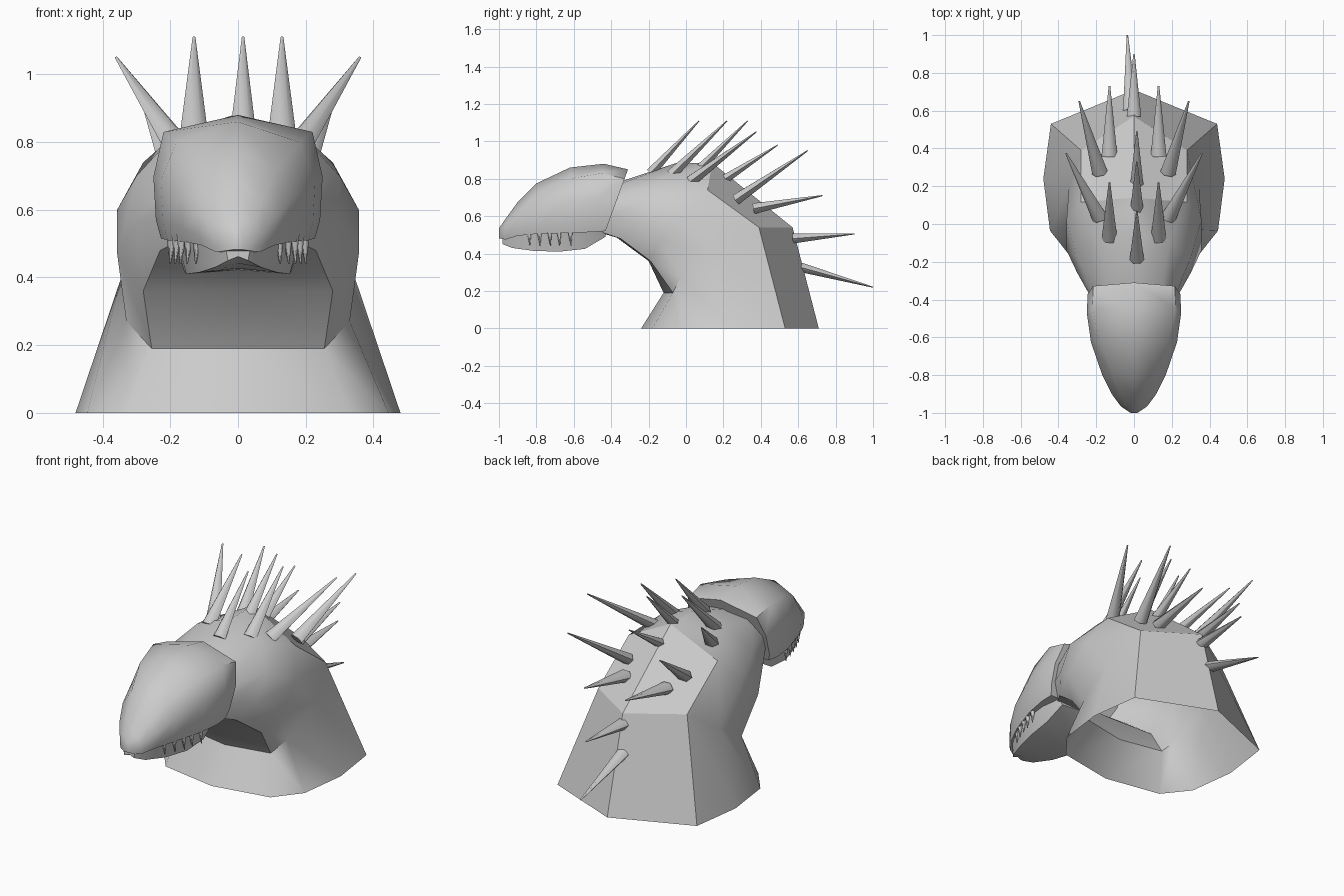
import bpy, bmesh, math
from mathutils import Vector

if "Cube" in bpy.data.objects:
    bpy.data.objects.remove(bpy.data.objects["Cube"])


def finish(name, bm, angle):
    bmesh.ops.recalc_face_normals(bm, faces=bm.faces)
    me = bpy.data.meshes.new(name)
    bm.to_mesh(me)
    bm.free()
    ob = bpy.data.objects.new(name, me)
    bpy.context.collection.objects.link(ob)
    bpy.ops.object.select_all(action='DESELECT')
    ob.select_set(True)
    bpy.context.view_layer.objects.active = ob
    bpy.ops.object.shade_smooth_by_angle(angle=math.radians(angle))
    return ob


def loft(name, half_rings, angle=32, cap_start=True):
    """Skin half cross-sections (centre top to centre bottom), mirrored in x."""
    bm = bmesh.new()
    rings = []
    for half in half_rings:
        full = half + [(-x, y, z) for x, y, z in half[-2:0:-1]]
        rings.append([bm.verts.new(p) for p in full])
    for a, b in zip(rings, rings[1:]):
        n = len(a)
        for i in range(n):
            j = (i + 1) % n
            bm.faces.new((a[i], a[j], b[j], b[i]))
    if cap_start:
        bm.faces.new(rings[0])
    bm.faces.new(rings[-1])
    return finish(name, bm, angle)


def cone(name, base, tip, r, flat=1.0, sides=6):
    """Tapered spike between two points, flattened across its up direction."""
    base, tip = Vector(base), Vector(tip)
    d = (tip - base).normalized()
    v = d.cross(Vector((1, 0, 0))).normalized()
    u = v.cross(d)
    bm = bmesh.new()
    ends = []
    for p, rad in ((base, r), (tip, r * 0.1)):
        ends.append([bm.verts.new(p + u * rad * math.cos(t) + v * rad * flat * math.sin(t))
                     for t in (math.tau * k / sides for k in range(sides))])
    a, b = ends
    for i in range(sides):
        j = (i + 1) % sides
        bm.faces.new((a[i], a[j], b[j], b[i]))
    bm.faces.new(a)
    bm.faces.new(b)
    return finish(name, bm, 65)


# Neck and shoulders, open below: base, chest, bend, upper neck, end inside the head
neck = loft("neck", [
    [(0, .71, 0), (.44, .53, 0), (.48, .24, 0), (.445, -.035, 0), (.33, -.18, 0), (0, -.24, 0)],
    [(0, .57, .54), (.28, .39, .54), (.345, .19, .40), (.33, -.03, .27), (.255, -.07, .19), (0, -.12, .19)],
    [(0, .14, .885), (.28, .115, .74), (.357, .02, .60), (.357, -.14, .47), (.28, -.19, .36), (0, -.20, .36)],
    [(0, -.05, .885), (.19, -.09, .82), (.30, -.18, .70), (.30, -.26, .56), (.23, -.35, .48), (0, -.37, .485)],
    [(0, -.38, .775), (.14, -.38, .76), (.21, -.40, .68), (.21, -.42, .60), (.15, -.47, .52), (0, -.47, .515)],
], angle=40, cap_start=False)
# Flat panels on the back and on the underside of the throat
for f in neck.data.polygons:
    if abs(f.center.x) < .3 and f.center.y > .2:
        f.use_smooth = False

# Upper head: y, slant, half width, top, bottom, shoulder fraction, shoulder drop
head = []
for y, k, w, top, bot, s, d in [
        (-.31, -.12, .245, .85, .52, .88, .05),
        (-.44, -.06, .25, .88, .515, .88, .05),
        (-.62, -.01, .228, .86, .51, .80, .06),
        (-.80, 0, .168, .775, .505, .68, .055),
        (-.90, 0, .118, .675, .495, .64, .045),
        (-.965, 0, .07, .585, .475, .66, .025),
        (-1.0, 0, .018, .535, .482, .60, .006)]:
    h = top - bot
    pts = [(0, top), (w * s, top - d), (w, top - .5 * h), (w * .97, bot + .15 * h), (w * .91, bot), (0, bot)]
    head.append([(x, y + k * (top - z) / h, z) for x, z in pts])
loft("upper_head", head, angle=58)

# Lower jaw: y, half width, rim height, bottom height
jaw = []
for y, w, rim, bot in [(-.43, .17, .53, .49), (-.54, .19, .52, .425), (-.68, .18, .515, .41),
                       (-.82, .135, .505, .415), (-.93, .08, .495, .43), (-.98, .035, .48, .45)]:
    jaw.append([(0, y, rim), (w, y, rim), (w * .85, y, bot), (0, y, bot + .012)])
loft("lower_jaw", jaw)

# Upper teeth, mirrored along the lip
for i, (y, x) in enumerate([(-.84, .12), (-.785, .145), (-.73, .165), (-.68, .18), (-.62, .195)]):
    for side in (-1, 1):
        cone(f"tooth_{i}_{'r' if side > 0 else 'l'}", (side * x, y, .54), (side * (x + .005), y + .005, .44), .018)

# Spikes in pairs on either side of the spine
for i, (b, t) in enumerate([((.13, -.08, .82), (.13, .22, 1.11)),
                            ((.18, .03, .79), (.36, .375, 1.05)),
                            ((.18, .27, .69), (.29, .65, .95)),
                            ((.13, .36, .64), (.13, .73, .71))]):
    for side in (-1, 1):
        cone(f"side_spike_{i}_{'r' if side > 0 else 'l'}",
             (b[0] * side, b[1], b[2]), (t[0] * side, t[1], t[2]), .042, .8)

# Spikes down the spine
for i, (b, t) in enumerate([((.015, -.19, .83), (.015, .07, 1.11)),
                            ((.015, .05, .83), (.015, .33, 1.11)),
                            ((.015, .18, .78), (.015, .49, .98)),
                            ((0, .57, .48), (0, .90, .505)),
                            ((-.02, .60, .33), (-.035, 1.0, .22))]):
    cone(f"spine_spike_{i}", b, t, .038, .8)
